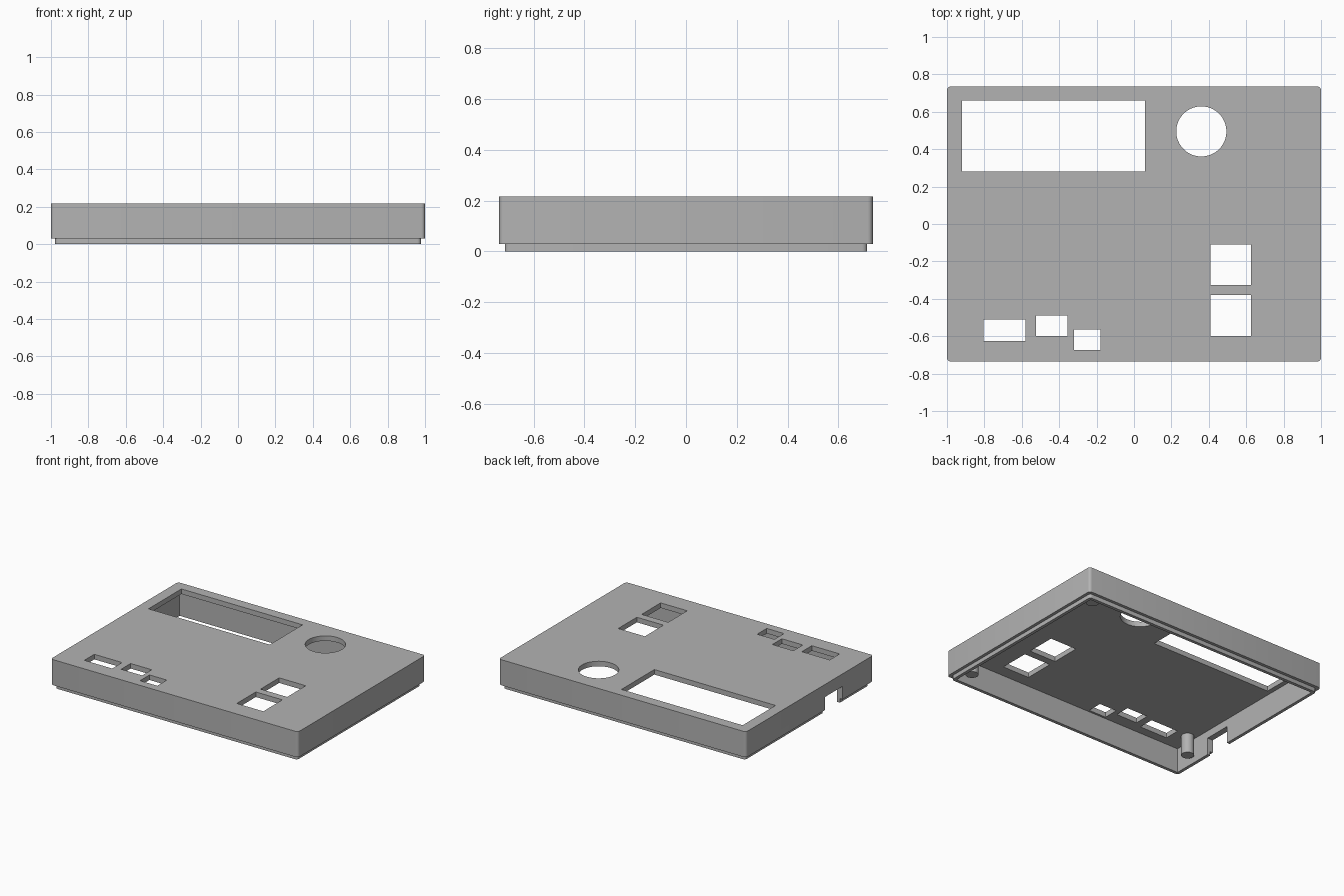
import bpy
import bmesh
from math import pi, cos, sin
from mathutils import Matrix, Vector

if "Cube" in bpy.data.objects:
    bpy.data.objects.remove(bpy.data.objects["Cube"], do_unlink=True)

HALF_X, HALF_Y, HEIGHT = 1.0, 0.735, 0.217
LIP_Z, LIP_INSET, WALL, CEILING = 0.03, 0.022, 0.045, 0.18

grey = bpy.data.materials.new("light_grey_plastic")
grey.use_nodes = True
colour = (0.45, 0.45, 0.45, 1)
grey.diffuse_color = colour
grey.node_tree.nodes["Principled BSDF"].inputs["Base Color"].default_value = colour


def make_object(name, bm):
    bmesh.ops.recalc_face_normals(bm, faces=bm.faces)
    mesh = bpy.data.meshes.new(name)
    bm.to_mesh(mesh)
    bm.free()
    mesh.materials.append(grey)
    obj = bpy.data.objects.new(name, mesh)
    bpy.context.collection.objects.link(obj)
    return obj


def box(name, x0, x1, y0, y1, z0, z1):
    bm = bmesh.new()
    size = Vector((x1 - x0, y1 - y0, z1 - z0))
    centre = Vector((x0 + x1, y0 + y1, z0 + z1)) / 2
    bmesh.ops.create_cube(bm, size=1, matrix=Matrix.Translation(centre) @ Matrix.Diagonal(size.to_4d()))
    return make_object(name, bm)


def cylinder(name, x, y, z0, z1, radius, sides):
    bm = bmesh.new()
    bmesh.ops.create_cone(bm, cap_ends=True, segments=sides, radius1=radius, radius2=radius,
                          depth=z1 - z0, matrix=Matrix.Translation((x, y, (z0 + z1) / 2)))
    return make_object(name, bm)


def rounded_ring(bm, inset, z, radius=0.02, steps=4):
    ring = []
    for corner, (sx, sy) in enumerate(((1, 1), (-1, 1), (-1, -1), (1, -1))):
        for i in range(steps + 1):
            a = (corner + i / steps) * pi / 2
            ring.append(bm.verts.new((sx * (HALF_X - inset - radius) + radius * cos(a),
                                      sy * (HALF_Y - inset - radius) + radius * sin(a), z)))
    return ring


# Solid case with a stepped mating lip along the bottom
bm = bmesh.new()
rings = [rounded_ring(bm, inset, z) for inset, z in
         ((LIP_INSET, 0), (LIP_INSET, LIP_Z), (0, LIP_Z), (0, HEIGHT))]
for low, high in zip(rings, rings[1:]):
    for i in range(len(low)):
        j = (i + 1) % len(low)
        bm.faces.new((low[i], low[j], high[j], high[i]))
bm.faces.new(rings[0][::-1])
bm.faces.new(rings[-1])
case = make_object("case_cover", bm)

# Hollow interior, cable notch and top openings
inner_x, inner_y = HALF_X - WALL, HALF_Y - WALL
cutters = [
    box("cavity_cutter", -inner_x, inner_x, -inner_y, inner_y, -0.1, CEILING),
    box("cable_notch_cutter", -1.1, -0.9, -0.38, -0.18, -0.1, 0.125),
    cylinder("round_opening_cutter", 0.36, 0.495, 0.1, 0.3, 0.134, 64),
]
openings = {
    "display": (-0.92, 0.06, 0.28, 0.66),
    "upper_button": (0.41, 0.625, -0.325, -0.11),
    "lower_button": (0.41, 0.625, -0.6, -0.38),
    "left_port": (-0.805, -0.58, -0.625, -0.51),
    "middle_port": (-0.525, -0.355, -0.6, -0.49),
    "right_port": (-0.32, -0.18, -0.675, -0.565),
}
for name, (x0, x1, y0, y1) in openings.items():
    cutters.append(box(name + "_cutter", x0, x1, y0, y1, 0.1, 0.3))

bpy.context.view_layer.objects.active = case
for cutter in cutters:
    cutter.hide_render = True
    mod = case.modifiers.new(cutter.name, "BOOLEAN")
    mod.operation = "DIFFERENCE"
    mod.solver = "EXACT"
    mod.object = cutter
    bpy.ops.object.modifier_apply(modifier=mod.name)
    bpy.data.objects.remove(cutter, do_unlink=True)

# Mounting pegs hanging from the ceiling
pegs = [cylinder(name, x, y, 0.035, CEILING + 0.01, 0.043, 32) for name, x, y in
        (("back_left_peg", 0.88, 0.62), ("front_left_peg", 0.88, -0.62), ("front_right_peg", -0.9, -0.52))]

# Smooth round surfaces, keep hard edges
bpy.ops.object.select_all(action="DESELECT")
for obj in [case] + pegs:
    obj.select_set(True)
bpy.ops.object.shade_smooth_by_angle(angle=pi / 6)
